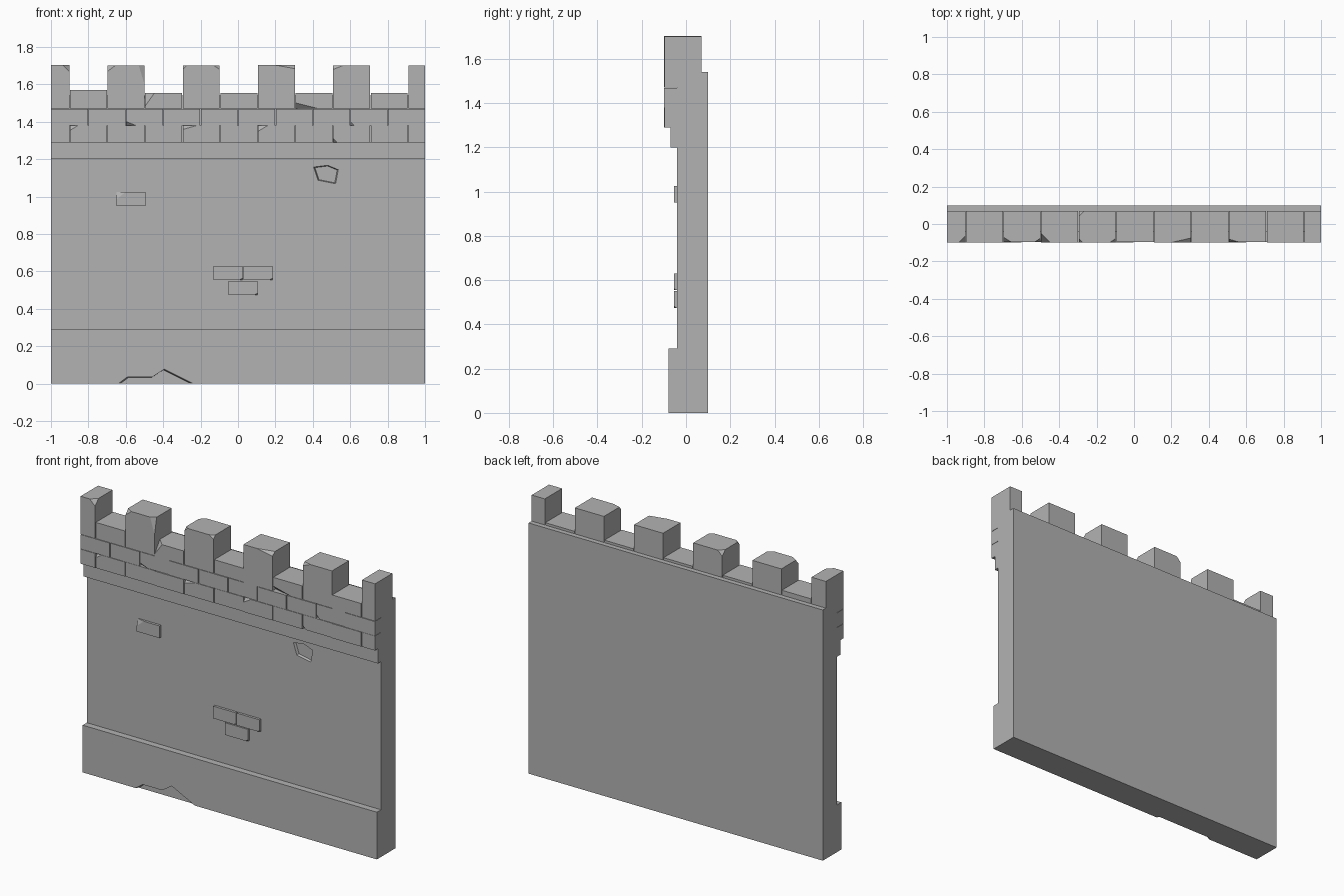
import bpy, bmesh
from mathutils import Vector

cube = bpy.data.objects.get("Cube")
if cube:
    bpy.data.objects.remove(cube, do_unlink=True)

stone = bpy.data.materials.new("grey stone")
stone.use_nodes = True
GREY = (0.45, 0.45, 0.45, 1)
stone.diffuse_color = GREY
stone.node_tree.nodes["Principled BSDF"].inputs["Base Color"].default_value = GREY


def finish(name, bm):
    bmesh.ops.recalc_face_normals(bm, faces=bm.faces)
    mesh = bpy.data.meshes.new(name)
    bm.to_mesh(mesh)
    bm.free()
    mesh.materials.append(stone)
    obj = bpy.data.objects.new(name, mesh)
    bpy.context.collection.objects.link(obj)
    return obj


def block(name, x, y, z, chips=()):
    """Box from ranges; each chip is (corner signs, lengths cut along x, y, z)."""
    bm = bmesh.new()
    bmesh.ops.create_cube(bm, size=1)
    for v in bm.verts:
        v.co = [r[0] if c < 0 else r[1] for c, r in zip(v.co, (x, y, z))]
    for signs, cut in chips:
        corner = Vector([r[0] if s < 0 else r[1] for s, r in zip(signs, (x, y, z))])
        normal = Vector([s / c for s, c in zip(signs, cut)])
        point = corner - Vector((signs[0] * cut[0], 0, 0))
        bmesh.ops.bisect_plane(bm, geom=bm.verts[:] + bm.edges[:] + bm.faces[:],
                               plane_co=point, plane_no=normal, clear_outer=True)
        bmesh.ops.holes_fill(bm, edges=[e for e in bm.edges if e.is_boundary])
    return finish(name, bm)


def extrude_profile(name, profile):
    """Side profile of (y, z) points carried across the full width."""
    bm = bmesh.new()
    face = bm.faces.new([bm.verts.new((-1, y, z)) for y, z in profile])
    new = bmesh.ops.extrude_face_region(bm, geom=[face])["geom"]
    bmesh.ops.translate(bm, vec=(2, 0, 0),
                        verts=[g for g in new if isinstance(g, bmesh.types.BMVert)])
    return finish(name, bm)


def dent(target, outline, front, depth, shrink):
    """Carve a shallow tapered hollow with an (x, z) outline into the front."""
    bm = bmesh.new()
    cx = sum(p[0] for p in outline) / len(outline)
    cz = sum(p[1] for p in outline) / len(outline)
    outer = [bm.verts.new((x, front - 0.01, z)) for x, z in outline]
    inner = [bm.verts.new((cx + (x - cx) * shrink, front + depth, cz + (z - cz) * shrink))
             for x, z in outline]
    bm.faces.new(outer)
    bm.faces.new(inner)
    for i in range(len(outline)):
        j = (i + 1) % len(outline)
        bm.faces.new((outer[i], outer[j], inner[j], inner[i]))
    cutter = finish("dent_cutter", bm)
    cutter.hide_render = True
    mod = target.modifiers.new("dent", "BOOLEAN")
    mod.operation, mod.object, mod.solver = "DIFFERENCE", cutter, "EXACT"
    bpy.context.view_layer.update()
    graph = bpy.context.evaluated_depsgraph_get()
    carved = bpy.data.meshes.new_from_object(target.evaluated_get(graph))
    target.modifiers.clear()
    target.data = carved
    bpy.data.objects.remove(cutter, do_unlink=True)


# Wall body with plinth and ledge
wall = extrude_profile("wall", [(0.1, 0), (0.1, 1.54), (-0.04, 1.54), (-0.04, 1.29),
                                (-0.07, 1.29), (-0.07, 1.2), (-0.04, 1.2), (-0.04, 0.29),
                                (-0.08, 0.29), (-0.08, 0)])
dent(wall, [(0.40, 1.16), (0.48, 1.17), (0.54, 1.145), (0.525, 1.065), (0.425, 1.085)],
     -0.04, 0.015, 0.85)
dent(wall, [(-0.66, -0.01), (-0.6, 0.035), (-0.46, 0.035), (-0.39, 0.08), (-0.21, -0.01)],
     -0.08, 0.015, 0.88)

# Raised bricks on the wall face
for i, (x, z) in enumerate([(-0.65, 0.95), (-0.13, 0.555), (0.03, 0.555), (-0.05, 0.475)]):
    chips = [((-1, -1, 1), (0.05, 0.012, 0.04))] if i == 0 else [((1, -1, -1), (0.015, 0.01, 0.01))]
    block(f"raised_brick_{i + 1}", (x, x + 0.155), (-0.055, -0.03), (z, z + 0.075), chips)

# Chips on the front corners of numbered stones
LT, RT, LB = (-1, -1, 1), (1, -1, 1), (-1, -1, -1)
top_chips = {
    0: [(RT, (0.035, 0.035, 0.035))],
    2: [(LT, (0.04, 0.025, 0.03)), (RT, (0.03, 0.02, 0.1))],
    3: [(LT, (0.05, 0.05, 0.07))],
    4: [(LT, (0.02, 0.02, 0.02)), (RT, (0.03, 0.02, 0.02)), ((-1, 1, 1), (0.03, 0.03, 0.03))],
    6: [(RT, (0.11, 0.025, 0.02))],
    7: [(LB, (0.12, 0.03, 0.03))],
    8: [(LT, (0.05, 0.015, 0.02))],
}
middle_chips = {2: [(LB, (0.05, 0.02, 0.02))], 8: [(LB, (0.02, 0.015, 0.02))]}
lower_chips = {1: [(LT, (0.04, 0.02, 0.025))], 4: [(LT, (0.07, 0.02, 0.02))],
               6: [(LT, (0.05, 0.02, 0.03))], 8: [(LB, (0.02, 0.02, 0.02))]}

# Parapet courses: joints are offset in the middle course
GAP = 0.002


def course(name, joints, z_range, chips, front):
    edges = [-1] + joints + [1]
    for i, (a, b) in enumerate(zip(edges, edges[1:])):
        left = a if a == -1 else a + GAP
        right = b if b == 1 else b - GAP
        z0, z1 = z_range(i)
        block(f"{name}_{i + 1}", (left, right), (front + 0.002 * (i % 3), 0.07),
              (z0, z1), chips.get(i, ()))


odd = [-0.9 + 0.2 * i + 0.001 * i for i in range(10)]
even = [-0.8 + 0.2 * i for i in range(9)]
course("lower_course", odd, lambda i: (1.29, 1.379), lower_chips, -0.1)
course("middle_course", even, lambda i: (1.381, 1.469), middle_chips, -0.1)
course("battlement", odd,
       lambda i: (1.471, 1.7 + 0.004 * (i % 3 == 0) if i % 2 == 0 else 1.555 + 0.015 * (i == 1)),
       top_chips, -0.1)
